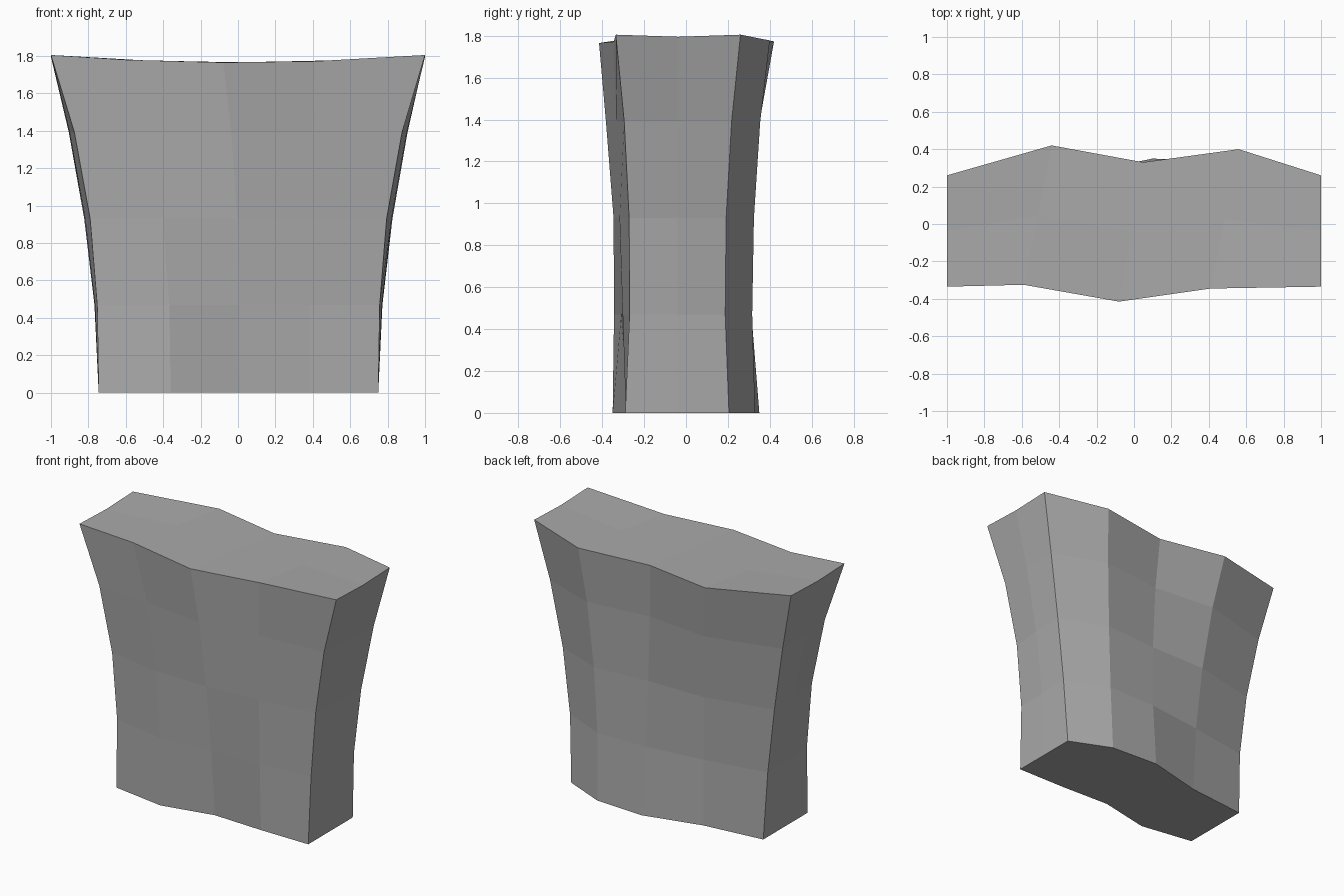
import bpy
import bmesh

default_cube = bpy.data.objects.get("Cube")
if default_cube:
    bpy.data.objects.remove(default_cube, do_unlink=True)

HEIGHT = 1.805
LEVELS = (0, 0.26, 0.515, 0.77, 1)

# Each column runs up the block: bottom (x, y) then top (x, y), left to right
FRONT = [
    ((-0.745, -0.29), (-1, -0.335)),
    ((-0.36, -0.35), (-0.59, -0.325)),
    ((0.01, -0.272), (-0.08, -0.415)),
    ((0.38, -0.287), (0.41, -0.345)),
    ((0.75, -0.29), (1, -0.335)),
]
BACK = [
    ((-0.745, 0.205), (-1, 0.26)),
    ((-0.31, 0.25), (-0.44, 0.42)),
    ((0.10, 0.35), (0.05, 0.33)),
    ((0.46, 0.33), (0.56, 0.40)),
    ((0.75, 0.205), (1, 0.26)),
]


def midpoint(a, b):
    return tuple((p + q) / 2 for p, q in zip(a, b))


MIDDLE = [tuple(midpoint(f, b) for f, b in zip(front, back))
          for front, back in zip(FRONT, BACK)]


def column_point(column, t, flare, waist, dip):
    """Point at height fraction t: x flares out, y narrows at the waist."""
    (x0, y0), (x1, y1) = column
    x = x0 + (x1 - x0) * t ** flare
    y = y0 + (y1 - y0) * t + waist * 4 * t * (1 - t)
    top = HEIGHT
    if t == 1:
        top -= max(0.04 * (1 - x * x), dip)
    return x, y, top * t


def make_material(name, rgb):
    material = bpy.data.materials.new(name)
    material.use_nodes = True
    colour = (*rgb, 1)
    material.diffuse_color = colour
    shader = next(n for n in material.node_tree.nodes if n.type == "BSDF_PRINCIPLED")
    shader.inputs["Base Color"].default_value = colour
    shader.inputs["Roughness"].default_value = 0.9
    return material


def build_block():
    bm = bmesh.new()
    grids = []
    for t in LEVELS:
        # Front, middle and back rows of this level
        front = [column_point(c, t, 2.6, 0.042 if i in (0, 4) else 0, 0)
                 for i, c in enumerate(FRONT)]
        middle = [column_point(c, t, 1.9, 0, 0.01) for c in MIDDLE]
        back = [column_point(c, t, 1.8, -0.042, 0) for c in BACK]
        rows = [front, middle, back]
        if 0 < t < 1:
            middle[1:4] = [None] * 3
        grids.append([[bm.verts.new(p) if p else None for p in row] for row in rows])

    # Outer walls lofted between neighbouring levels
    def ring(grid):
        front, middle, back = grid
        return front + [middle[-1]] + back[::-1] + [middle[0]]

    for lower, upper in zip(grids, grids[1:]):
        a, b = ring(lower), ring(upper)
        for i in range(len(a)):
            j = (i + 1) % len(a)
            bm.faces.new((a[i], a[j], b[j], b[i]))

    # Bottom and gently dished top
    for grid in (grids[0], grids[-1]):
        for near, far in zip(grid, grid[1:]):
            for i in range(len(near) - 1):
                bm.faces.new((near[i], near[i + 1], far[i + 1], far[i]))

    bmesh.ops.recalc_face_normals(bm, faces=bm.faces)
    mesh = bpy.data.meshes.new("stone_block")
    bm.to_mesh(mesh)
    bm.free()
    block = bpy.data.objects.new("stone_block", mesh)
    bpy.context.collection.objects.link(block)
    return block


stone_block = build_block()
stone_block.data.materials.append(make_material("stone grey", (0.4, 0.4, 0.4)))
